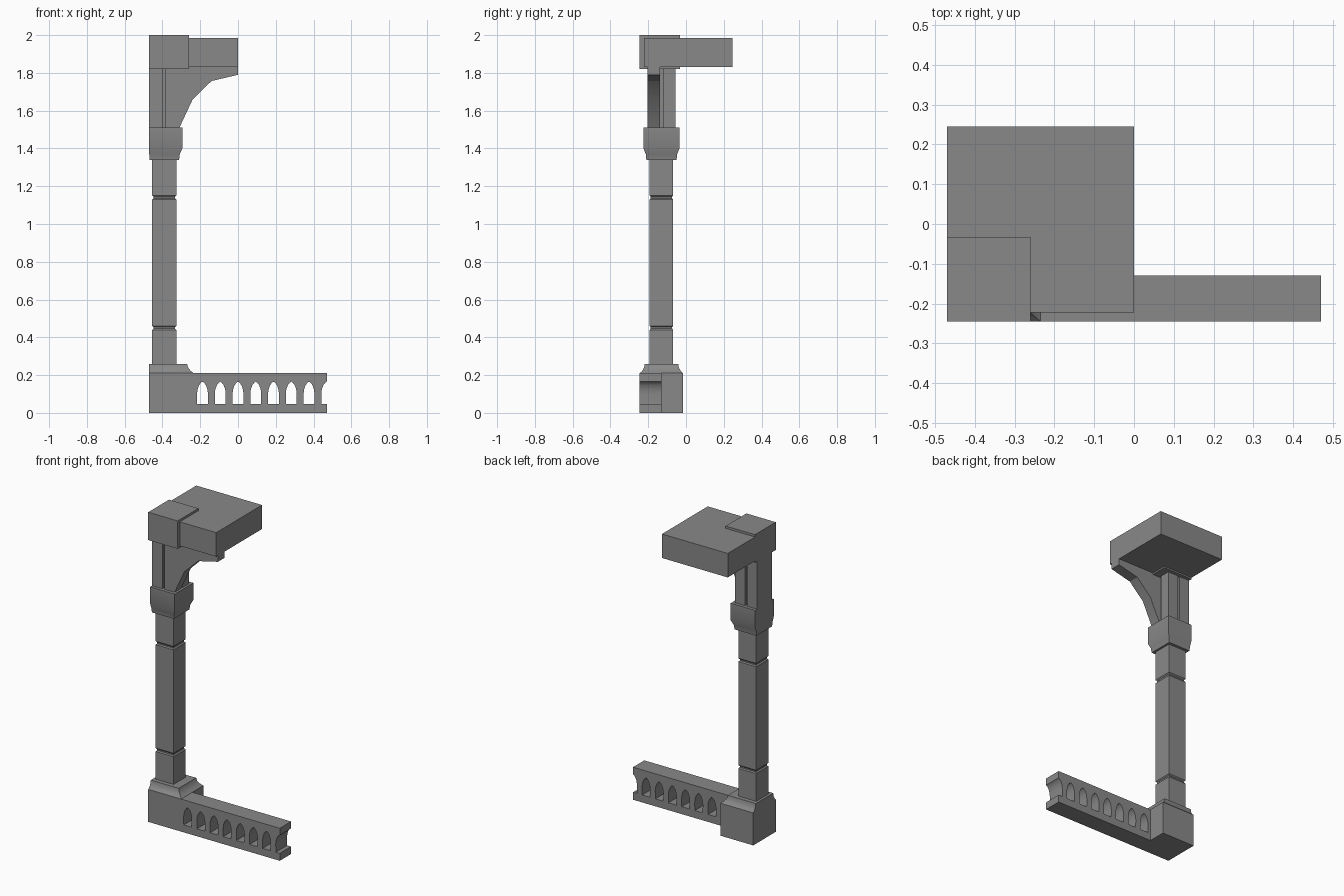
import bpy, bmesh

if "Cube" in bpy.data.objects:
    bpy.data.objects.remove(bpy.data.objects["Cube"], do_unlink=True)

stone = bpy.data.materials.new("grey stone")
stone.use_nodes = True
GREY = (0.25, 0.25, 0.25, 1)
stone.diffuse_color = GREY
stone.node_tree.nodes["Principled BSDF"].inputs["Base Color"].default_value = GREY

CX, CY = -0.39, -0.13      # column axis
WALL = -0.47               # flat plane that trims the column on its right side


def finish(name, bm):
    bmesh.ops.recalc_face_normals(bm, faces=bm.faces)
    mesh = bpy.data.meshes.new(name)
    bm.to_mesh(mesh)
    bm.free()
    mesh.materials.append(stone)
    obj = bpy.data.objects.new(name, mesh)
    bpy.context.collection.objects.link(obj)
    bpy.ops.object.select_all(action='DESELECT')
    obj.select_set(True)
    bpy.context.view_layer.objects.active = obj
    bpy.ops.object.shade_smooth_by_angle()
    return obj


def stack(name, rings):
    """Rectangular rings (half x, half y, z) around the column axis, joined upward."""
    bm = bmesh.new()
    loops = []
    for hx, hy, z in rings:
        x0, x1 = max(CX - hx, WALL), CX + hx
        loops.append([bm.verts.new((x, y, z)) for x, y in
                      ((x0, CY - hy), (x1, CY - hy), (x1, CY + hy), (x0, CY + hy))])
    for low, high in zip(loops, loops[1:]):
        for i in range(4):
            j = (i + 1) % 4
            bm.faces.new((low[i], low[j], high[j], high[i]))
    bm.faces.new(loops[0])
    bm.faces.new(loops[-1])
    return finish(name, bm)


def prism(name, outline, place, direction):
    """Extrude a flat outline; place maps its 2D points into space."""
    bm = bmesh.new()
    face = bm.faces.new([bm.verts.new(place(*p)) for p in outline])
    out = bmesh.ops.extrude_face_region(bm, geom=[face])
    bmesh.ops.translate(bm, vec=direction,
                        verts=[v for v in out["geom"] if isinstance(v, bmesh.types.BMVert)])
    return finish(name, bm)


def plan(z):
    return lambda x, y: (x, y, z)


# Pedestal with a hollow moulding on top
stack("pedestal", [(0.155, 0.115, 0), (0.155, 0.115, 0.21), (0.14, 0.102, 0.222),
                   (0.126, 0.092, 0.24), (0.12, 0.089, 0.26)])

# Shaft with two narrow grooves
R, G = 0.064, 0.057
rings = [(R, R - 0.002, 0.26)]
for z in (0.45, 1.14):
    rings += [(R, R - 0.002, z - 0.011), (G, G, z - 0.004),
              (G, G, z + 0.004), (R, R - 0.002, z + 0.011)]
stack("shaft", rings + [(R, R - 0.002, 1.34)])

# Capital
stack("capital", [(0.078, 0.08, 1.34), (0.082, 0.083, 1.37),
                  (0.095, 0.095, 1.40), (0.095, 0.095, 1.51)])

# Upper post with a vertical groove in its three free sides
W, H, D, S = 0.08, 0.075, 0.018, 0.007
half = [(WALL - CX, H), (-S, H), (-S, H - D), (S, H - D), (S, H),
        (W, H), (W, S), (W - D, S)]
outline = half + [(x, -y) for x, y in reversed(half)]
prism("upper_post", [(CX + x, CY + y) for x, y in outline], plan(1.51), (0, 0, 0.32))

# Curved bracket reaching out under the slab
prism("bracket", [(-0.31, 1.51), (-0.24, 1.66), (-0.14, 1.757), (0, 1.79),
                  (0, 1.83), (-0.31, 1.83)],
      lambda x, z: (x, -0.205, z), (0, 0.068, 0))

# Corner block and roof slab fitted around it
prism("corner_block", [(WALL, -0.245), (-0.26, -0.245), (-0.26, -0.033), (WALL, -0.033)],
      plan(1.82), (0, 0, 0.18))
prism("roof_slab", [(-0.26, -0.222), (0, -0.222), (0, 0.245), (WALL, 0.245),
                    (WALL, -0.033), (-0.26, -0.033)], plan(1.83), (0, 0, 0.155))

# Balustrade: flat outline with pointed arch openings, the last one cut in half
side = [(0.028, 0.048), (0.029, 0.10), (0.026, 0.125), (0.018, 0.147), (0.008, 0.16)]
left_edge = [(-x, z) for x, z in side] + [(0, 0.165)]
arch = left_edge + list(reversed(side))
X0, X1, TOP, PITCH = -0.235, 0.47, 0.21, 0.094
end_notch = [(X1, 0.048)] + [(X1 + x, z) for x, z in left_edge]
splines = [[(X0, 0), (X1, 0)] + end_notch + [(X1, TOP), (X0, TOP)]]
for i in range(7):
    splines.append([(X0 + PITCH * (i + 0.5) + x, z) for x, z in arch])

curve = bpy.data.curves.new("balustrade_outline", 'CURVE')
curve.dimensions = '2D'
curve.fill_mode = 'BOTH'
curve.extrude = 0.0575
for pts in splines:
    sp = curve.splines.new('POLY')
    sp.points.add(len(pts) - 1)
    for p, (x, z) in zip(sp.points, pts):
        p.co = (x, z, 0, 1)
    sp.use_cyclic_u = True
helper = bpy.data.objects.new("balustrade_outline", curve)
bpy.context.collection.objects.link(helper)
filled = helper.evaluated_get(bpy.context.evaluated_depsgraph_get()).to_mesh()
bm = bmesh.new()
bm.from_mesh(filled)
bpy.data.objects.remove(helper, do_unlink=True)
bmesh.ops.remove_doubles(bm, verts=bm.verts, dist=0.0001)
for v in bm.verts:
    x, z, depth = v.co
    v.co = (x, -0.1875 - depth, z)
finish("balustrade", bm)
